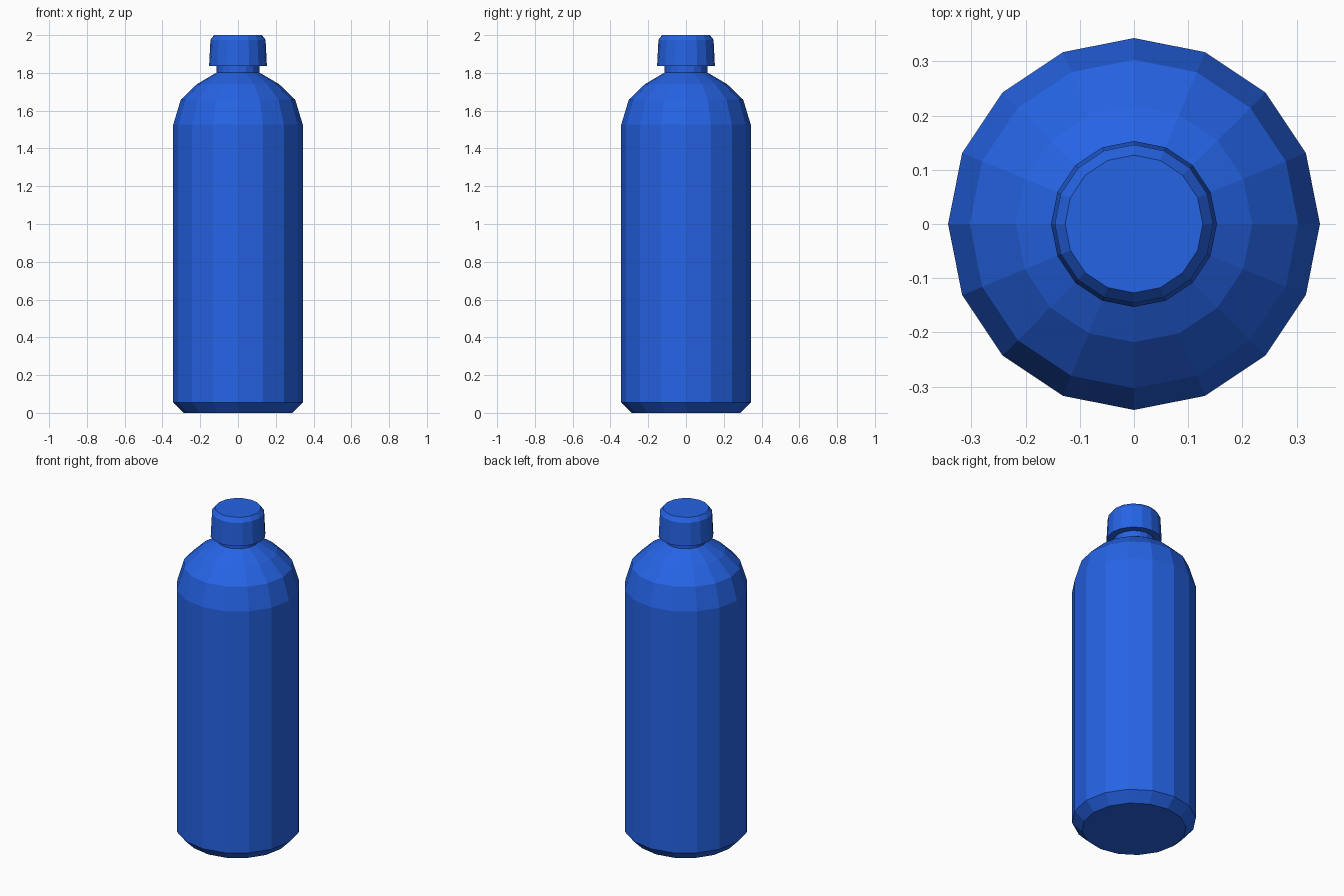
import bpy
import bmesh
from math import cos, sin, tau

SIDES = 16

default = bpy.data.objects.get("Cube")
if default:
    bpy.data.objects.remove(default, do_unlink=True)

# One flat blue for the whole bottle
blue = bpy.data.materials.new("blue")
blue.use_nodes = True
colour = (0.0185, 0.125, 0.78, 1)
blue.diffuse_color = colour
blue.node_tree.nodes["Principled BSDF"].inputs["Base Color"].default_value = colour


def turned_part(name, profile):
    """Turn a (radius, height) profile into a closed, faceted solid."""
    bm = bmesh.new()
    rings = []
    for radius, z in profile:
        rings.append([bm.verts.new((radius * cos(tau * i / SIDES),
                                    radius * sin(tau * i / SIDES), z))
                      for i in range(SIDES)])
    for low, high in zip(rings, rings[1:]):
        for i in range(SIDES):
            j = (i + 1) % SIDES
            bm.faces.new((low[i], low[j], high[j], high[i]))
    bm.faces.new(rings[0][::-1])
    bm.faces.new(rings[-1])
    mesh = bpy.data.meshes.new(name)
    bm.to_mesh(mesh)
    bm.free()
    mesh.materials.append(blue)
    part = bpy.data.objects.new(name, mesh)
    bpy.context.collection.objects.link(part)
    return part


# Body with bevelled base, stepped shoulder and neck running into the cap
turned_part("bottle_body", [
    (0.288, 0), (0.343, 0.056), (0.343, 1.526), (0.303, 1.658),
    (0.218, 1.74), (0.113, 1.802), (0.113, 1.85)])

# Slightly tapered cap with a bevelled top edge
turned_part("bottle_cap", [
    (0.153, 1.836), (0.146, 1.975), (0.127, 2.0)])
